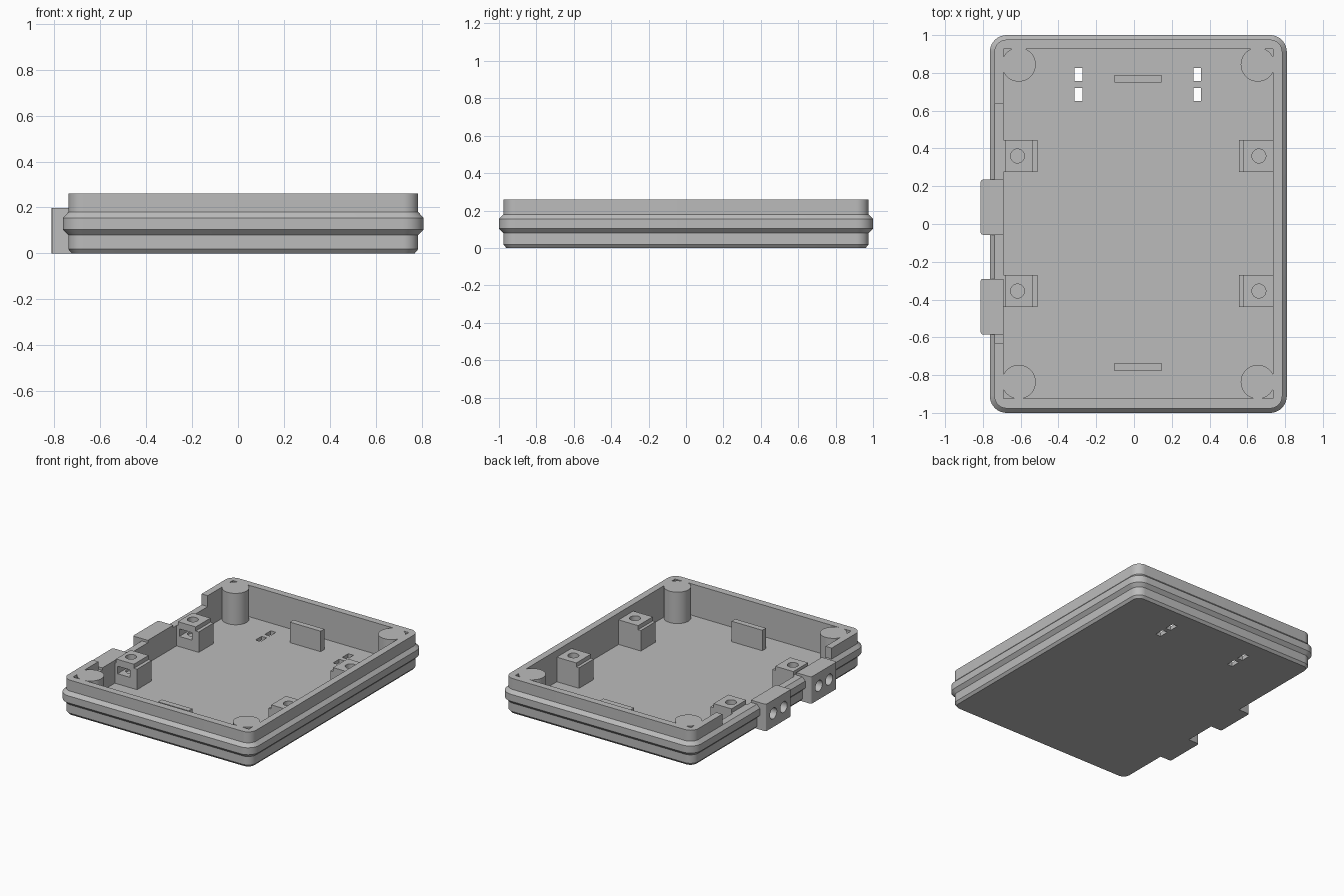
import bpy, bmesh, math
from mathutils import Matrix, Vector

if "Cube" in bpy.data.objects:
    bpy.data.objects.remove(bpy.data.objects["Cube"])

gray = bpy.data.materials.new("light_gray_plastic")
gray.diffuse_color = (0.5, 0.5, 0.5, 1)
gray.use_nodes = True
gray.node_tree.nodes["Principled BSDF"].inputs["Base Color"].default_value = gray.diffuse_color
CX = 0.023                     # tray centre in x


def add_box(bm, x0, x1, y0, y1, z0, z1):
    m = Matrix.Translation(((x0 + x1) / 2, (y0 + y1) / 2, (z0 + z1) / 2))
    m = m @ Matrix.Diagonal((x1 - x0, y1 - y0, z1 - z0, 1))
    return bmesh.ops.create_cube(bm, size=1, matrix=m)["verts"]


def add_cyl(bm, centre, r, depth, axis="Z", n=48):
    rot = Matrix.Rotation(math.pi / 2, 4, "Y") if axis == "X" else Matrix()
    bmesh.ops.create_cone(bm, cap_ends=True, segments=n, radius1=r, radius2=r,
                          depth=depth, matrix=Matrix.Translation(Vector(centre)) @ rot)


def finish(name, bm):
    bmesh.ops.recalc_face_normals(bm, faces=bm.faces)
    me = bpy.data.meshes.new(name)
    bm.to_mesh(me)
    bm.free()
    me.materials.append(gray)
    ob = bpy.data.objects.new(name, me)
    bpy.context.collection.objects.link(ob)
    return ob


def cut(ob, bm):
    cutter = finish("cutter", bm)
    cutter.hide_render = True
    mod = ob.modifiers.new("cut", "BOOLEAN")
    mod.operation, mod.solver, mod.object = "DIFFERENCE", "EXACT", cutter
    bpy.context.view_layer.objects.active = ob
    bpy.ops.object.modifier_apply(modifier=mod.name)
    bpy.data.objects.remove(cutter)


def smooth(ob):
    bpy.ops.object.select_all(action="DESELECT")
    ob.select_set(True)
    bpy.context.view_layer.objects.active = ob
    bpy.ops.object.shade_smooth_by_angle(angle=math.radians(25))


def ring(bm, hx, hy, r, z, n=10):
    verts = []
    for k, (sx, sy) in enumerate([(1, 1), (-1, 1), (-1, -1), (1, -1)]):
        for i in range(n + 1):
            a = math.pi / 2 * (k + i / n)
            verts.append(bm.verts.new((CX + sx * (hx - r) + r * math.cos(a),
                                       sy * (hy - r) + r * math.sin(a), z)))
    return verts


# Tray shell: rounded outline lofted through (offset, height), ribbed round the middle
bm = bmesh.new()
profile = [(-0.015, 0), (0, 0.018), (0, 0.08), (0.024, 0.104),
           (0.024, 0.155), (0, 0.18), (0, 0.26)]
rings = [ring(bm, 0.762 + o, 0.976 + o, 0.065 + o, z) for o, z in profile]
for a, b in zip(rings, rings[1:]):
    for i in range(len(a)):
        j = (i + 1) % len(a)
        bm.faces.new((a[i], a[j], b[j], b[i]))
bm.faces.new(rings[0][::-1])
bm.faces.new(rings[-1])
tray = finish("tray_shell", bm)

# Cavity, then lowered side wall
bm = bmesh.new()
add_box(bm, -0.69, 0.735, -0.924, 0.926, 0.03, 0.4)
cut(tray, bm)
bm = bmesh.new()
add_box(bm, -0.9, -0.66, -0.63, 0.635, 0.18, 0.4)
cut(tray, bm)

# Strap slots through the floor
bm = bmesh.new()
for x in (-0.293, 0.335):
    for y in (0.686, 0.792):
        add_box(bm, x - 0.021, x + 0.021, y - 0.035, y + 0.035, -0.1, 0.1)
cut(tray, bm)
smooth(tray)

# Corner posts
for x in (-0.61, 0.655):
    for y in (-0.836, 0.844):
        bm = bmesh.new()
        add_cyl(bm, (x, y, 0.14), 0.09, 0.24)
        smooth(finish("corner_post", bm))

# Screw standoffs: base, raised cap, screw hole and nut slot
for side, x_wall, x_in, x_cap0, x_cap1, x_hole in (
        ("left", -0.70, -0.51, -0.68, -0.535, -0.617),
        ("right", 0.74, 0.555, 0.735, 0.577, 0.661)):
    for y in (-0.355, 0.36):
        bm = bmesh.new()
        add_box(bm, min(x_wall, x_in), max(x_wall, x_in), y - 0.085, y + 0.085, 0.02, 0.18)
        base = finish(side + "_standoff_base", bm)
        bm = bmesh.new()
        add_box(bm, min(x_cap0, x_cap1), max(x_cap0, x_cap1), y - 0.085, y + 0.085, 0.18, 0.21)
        cap = finish(side + "_standoff_cap", bm)
        for ob in (base, cap):
            bm = bmesh.new()
            add_cyl(bm, (x_hole, y, 0.2), 0.037, 0.22, n=32)
            cut(ob, bm)
        bm = bmesh.new()
        add_box(bm, x_hole - 0.05, x_hole + 0.05, y - 0.2, y + 0.055, 0.105, 0.16)
        cut(base, bm)
        smooth(base)
        smooth(cap)

# Upright tabs on the floor
for y in (-0.757, 0.769):
    bm = bmesh.new()
    add_box(bm, -0.103, 0.146, y - 0.021, y + 0.021, 0.02, 0.18)
    finish("floor_tab", bm)

# Connector blocks on the side, each with two round sockets
for y0, y1 in ((-0.585, -0.29), (-0.057, 0.235)):
    bm = bmesh.new()
    add_box(bm, -0.812, -0.69, y0, y1, 0, 0.197)
    edges = [e for e in bm.edges
             if all(v.co.x < -0.8 for v in e.verts) and abs(e.verts[0].co.z - e.verts[1].co.z) > 0.1]
    bmesh.ops.bevel(bm, geom=edges, offset=0.012, segments=3, affect="EDGES", profile=0.5)
    block = finish("connector_block", bm)
    bm = bmesh.new()
    mid = (y0 + y1) / 2
    for s in (-1, 1):
        add_cyl(bm, (-0.78, mid + s * 0.06, 0.1), 0.04, 0.15, axis="X", n=32)
    cut(block, bm)
    # Matching pocket so the sockets stay open through the shell wall
    bm = bmesh.new()
    for s in (-1, 1):
        add_cyl(bm, (-0.78, mid + s * 0.06, 0.1), 0.04, 0.15, axis="X", n=32)
    cut(tray, bm)
    smooth(block)
smooth(tray)
